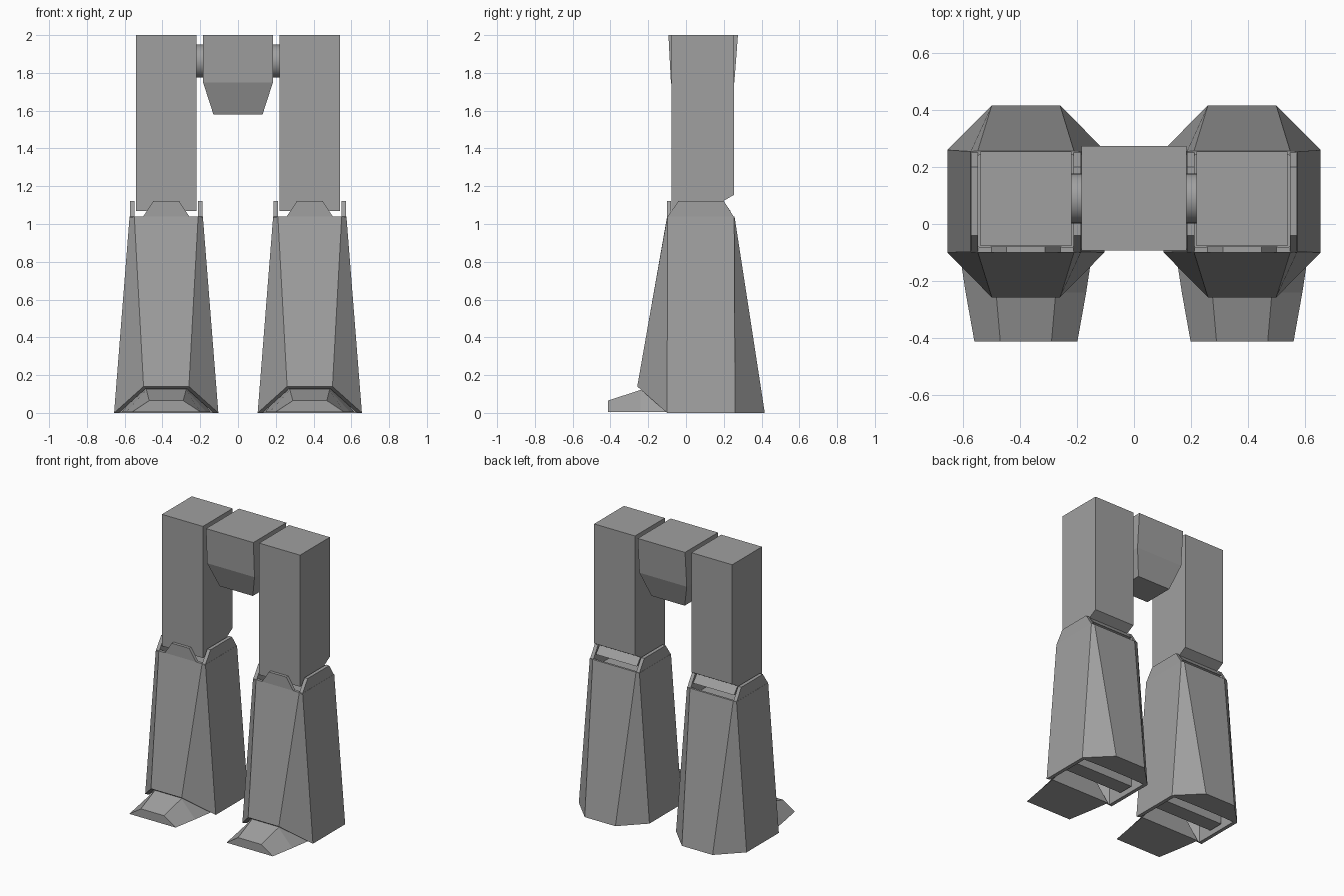
import bpy, bmesh, math
from mathutils import Matrix

if "Cube" in bpy.data.objects:
    bpy.data.objects.remove(bpy.data.objects["Cube"])

grey = bpy.data.materials.new("armour grey")
grey.diffuse_color = (0.35, 0.35, 0.35, 1)
grey.use_nodes = True
grey.node_tree.nodes["Principled BSDF"].inputs["Base Color"].default_value = grey.diffuse_color


def finish(name, bm):
    bmesh.ops.recalc_face_normals(bm, faces=bm.faces[:])
    me = bpy.data.meshes.new(name)
    bm.to_mesh(me)
    bm.free()
    me.materials.append(grey)
    ob = bpy.data.objects.new(name, me)
    bpy.context.collection.objects.link(ob)
    return ob


def loft(name, rings):
    """Skin a list of equal-length closed rings and cap both ends."""
    bm = bmesh.new()
    vs = [[bm.verts.new(p) for p in r] for r in rings]
    n = len(rings[0])
    for a, b in zip(vs, vs[1:]):
        for i in range(n):
            j = (i + 1) % n
            bm.faces.new((a[i], a[j], b[j], b[i]))
    bm.faces.new(vs[0])
    bm.faces.new(vs[-1])
    return finish(name, bm)


def prism_x(name, profile, x0, x1):
    """Extrude a (y, z) profile along x."""
    return loft(name, [[(x, y, z) for y, z in profile] for x in (x0, x1)])


def rect(hx, y0, y1, z):
    return [(-hx, y0, z), (hx, y0, z), (hx, y1, z), (-hx, y1, z)]


def octagon(cx, side, face, ys, z, zf=None):
    """Eight-sided ring; ys = front, side front, side back, back."""
    f, sf, sb, b = ys
    zf = z if zf is None else zf
    return [(cx - face, f, zf), (cx + face, f, zf), (cx + side, sf, z), (cx + side, sb, z),
            (cx + face, b, z), (cx - face, b, z), (cx - side, sb, z), (cx - side, sf, z)]


# Pelvis block with tapered underside
loft("pelvis", [rect(0.185, -0.093, 0.275, 2.0), rect(0.185, -0.08, 0.256, 1.75),
                rect(0.13, -0.02, 0.20, 1.58)])

for s, label in ((-1, "left"), (1, "right")):
    cx = 0.38 * s

    # Hip axle
    bm = bmesh.new()
    bmesh.ops.create_cone(bm, cap_ends=True, segments=32, radius1=0.0875, radius2=0.0875, depth=0.07,
                          matrix=Matrix.Translation((0.2 * s, 0.09, 1.862)) @ Matrix.Rotation(math.pi / 2, 4, 'Y'))
    axle = finish(label + "_hip_axle", bm)
    for p in axle.data.polygons:
        p.use_smooth = len(p.vertices) == 4
    axle.data.set_sharp_from_angle(angle=math.radians(40))

    # Thigh with a notch behind the knee
    prism_x(label + "_thigh", [(-0.078, 2.0), (-0.078, 1.07), (0.235, 1.07), (0.195, 1.12),
                               (0.255, 1.155), (0.255, 2.0)], cx - 0.16, cx + 0.16)

    # Shin shell: sole recess, outer skin, top rim and inner knee floor
    loft(label + "_shin", [
        octagon(cx, 0.24, 0.11, (-0.20, -0.08, 0.235, 0.24), 0.16),
        octagon(cx, 0.25, 0.11, (-0.24, -0.09, 0.25, 0.255), 0.0, 0.127),
        octagon(cx, 0.276, 0.12, (-0.258, -0.1, 0.26, 0.417), 0.0, 0.14),
        octagon(cx, 0.194, 0.169, (-0.1, -0.098, 0.255, 0.257), 1.04),
        octagon(cx, 0.168, 0.165, (-0.08, -0.078, 0.24, 0.242), 1.04),
        octagon(cx, 0.168, 0.165, (-0.08, -0.078, 0.24, 0.242), 0.98),
    ])

    # Raised knee guards on both sides and the front
    for k in (-1, 1):
        prism_x(label + "_knee_side_guard", [(-0.1, 1.035), (-0.04, 1.122), (0.2, 1.122), (0.255, 1.035)],
                cx + k * 0.168, cx + k * 0.193)
    tab = [(-0.125, 1.035), (-0.068, 1.122), (0.068, 1.122), (0.125, 1.035)]
    loft(label + "_knee_front_guard", [[(cx + x, y, z) for x, z in tab] for y in (-0.1, -0.079)])

    # Foot wedge
    loft(label + "_foot", [
        [(cx - b, y, 0.005), (cx + b, y, 0.005), (cx + t, y, z), (cx - t, y, z)]
        for y, b, t, z in ((-0.413, 0.181, 0.09, 0.065), (-0.24, 0.212, 0.105, 0.122),
                           (-0.09, 0.235, 0.12, 0.15))])

    # Crossbar inside the sole recess
    prism_x(label + "_sole_crossbar", [(0.03, 0.03), (0.14, 0.03), (0.14, 0.17), (0.03, 0.17)],
            cx - 0.24, cx + 0.24)
